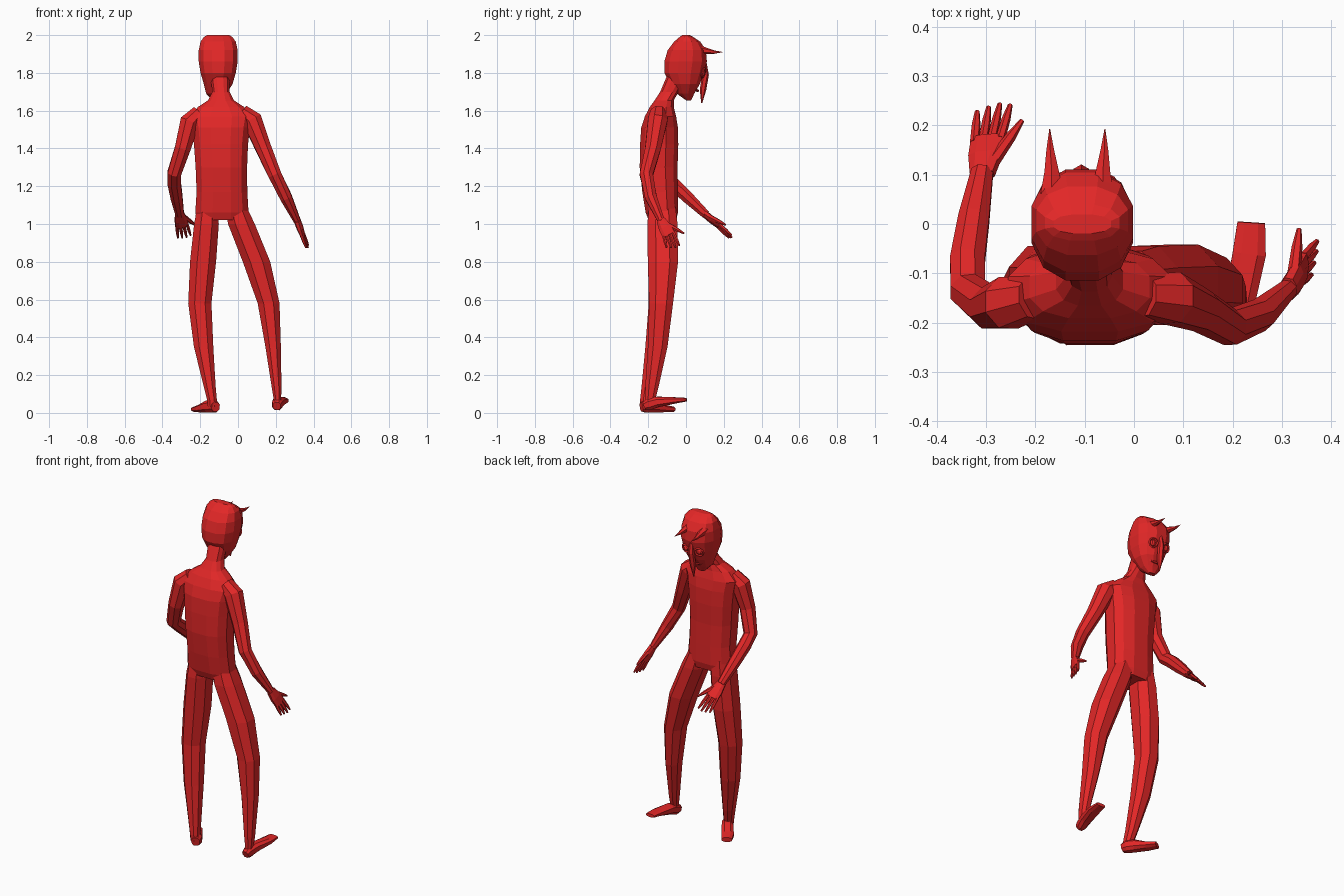
import bpy, bmesh, math
from mathutils import Vector as V

red = bpy.data.materials.new("devil_red")
red.diffuse_color = (0.76, 0.02, 0.02, 1)


def loft(name, stations, side=(1, 0, 0), n=8, axis=None, power=1.0):
    """Skin elliptical rings (x, y, z, half width, half depth) along a path."""
    bm = bmesh.new()
    pts = [V(s[:3]) for s in stations]
    rings = []
    for i, s in enumerate(stations):
        t = V(axis) if axis else pts[min(i + 1, len(pts) - 1)] - pts[max(i - 1, 0)]
        t.normalize()
        u = V(side) - V(side).dot(t) * t
        u.normalize()
        v = t.cross(u)
        ring = []
        for k in range(n):
            a = 2 * math.pi * (k + 0.5) / n
            c, d = math.cos(a), math.sin(a)
            c = math.copysign(abs(c) ** power, c)
            d = math.copysign(abs(d) ** power, d)
            ring.append(bm.verts.new(pts[i] + u * (c * s[3]) + v * (d * s[4])))
        rings.append(ring)
    for r, q in zip(rings, rings[1:]):
        for k in range(n):
            bm.faces.new((r[k], r[(k + 1) % n], q[(k + 1) % n], q[k]))
    bm.faces.new(rings[0][::-1])
    bm.faces.new(rings[-1])
    bmesh.ops.recalc_face_normals(bm, faces=bm.faces)
    me = bpy.data.meshes.new(name)
    bm.to_mesh(me)
    bm.free()
    ob = bpy.data.objects.new(name, me)
    bpy.context.collection.objects.link(ob)
    me.materials.append(red)
    return ob


def tube(name, pts, **kw):
    return loft(name, [(x, y, z, r, r) for x, y, z, r in pts], **kw)


UP = (0, 0, 1)

# Torso and neck
loft("torso", [
    (-.085, -.125, 1.02, .135, .075), (-.085, -.128, 1.06, .145, .088),
    (-.085, -.137, 1.17, .138, .097), (-.088, -.145, 1.30, .140, .103),
    (-.09, -.142, 1.42, .147, .104), (-.09, -.140, 1.51, .157, .100),
    (-.09, -.135, 1.57, .170, .085), (-.09, -.128, 1.62, .125, .065),
    (-.09, -.115, 1.655, .07, .052), (-.09, -.088, 1.70, .047, .050),
    (-.097, -.045, 1.79, .052, .055)], axis=UP, n=12, power=.8)

# Head, bowed forward: z, back y, front y, half width
head = [(1.655, 0, .028, .022), (1.69, -.05, .045, .055), (1.74, -.085, .075, .078),
        (1.80, -.118, .100, .096), (1.86, -.118, .114, .106), (1.92, -.100, .108, .106),
        (1.965, -.065, .078, .096), (1.99, -.035, .040, .078), (2.0, -.02, .02, .06)]
loft("head", [(-.115 if z < 1.7 else -.105, (a + b) / 2, z, w, (b - a) / 2)
              for z, a, b, w in head], axis=UP, n=12, power=.85)

# Horns
for s in (-1, 1):
    x = -.115 + s * .052
    tube("horn", [(x, .06, 1.925, .026), (x, .105, 1.917, .017),
                  (x + s * .003, .15, 1.91, .009), (x + s * .004, .193, 1.91, .001)], n=6)
    # Eye rims and eyeballs on the downturned face
    ex = -.107 + s * .045
    bpy.ops.mesh.primitive_torus_add(location=(ex, .092, 1.80), rotation=(math.radians(-105), 0, s * -.25),
                                     major_radius=.025, minor_radius=.006,
                                     major_segments=10, minor_segments=4)
    bpy.context.object.name = "eye_rim"
    bpy.context.object.data.materials.append(red)
    bpy.ops.mesh.primitive_uv_sphere_add(segments=8, ring_count=6, radius=.018, location=(ex, .086, 1.80))
    bpy.context.object.name = "eyeball"
    bpy.context.object.data.materials.append(red)

# Long hooked nose, mouth and chin
tube("nose", [(-.106, .098, 1.85, .012), (-.107, .103, 1.79, .018),
              (-.11, .09, 1.71, .017), (-.11, .083, 1.64, .003)], n=6)
loft("mouth", [(-.15, .045, 1.715, .004, .004), (-.11, .062, 1.705, .007, .008),
               (-.07, .045, 1.715, .004, .004)], side=(0, 0, 1), n=6)

# Legs
loft("left_leg", [
    (-.16, -.125, 1.09, .06, .075), (-.167, -.125, 1.0, .070, .086),
    (-.185, -.123, .80, .074, .084), (-.202, -.135, .58, .066, .067),
    (-.182, -.163, .35, .055, .056), (-.150, -.198, .14, .034, .040),
    (-.138, -.212, .07, .028, .033), (-.135, -.215, .03, .026, .028)], axis=UP, power=.9)
loft("right_leg", [
    (-.01, -.125, 1.09, .06, .075), (.018, -.125, 1.0, .076, .086),
    (.098, -.122, .80, .078, .086), (.162, -.132, .58, .062, .068),
    (.186, -.150, .35, .044, .056), (.204, -.180, .14, .028, .038),
    (.208, -.188, .08, .022, .030), (.209, -.190, .04, .022, .028)], axis=UP, power=.9)

# Feet
loft("left_foot", [
    (-.118, -.236, .032, .024, .026), (-.128, -.212, .036, .031, .036),
    (-.155, -.175, .034, .034, .034), (-.195, -.12, .023, .036, .021),
    (-.224, -.07, .019, .030, .014)], side=(.8, .6, 0), power=.8)
loft("right_foot", [
    (.205, -.222, .036, .022, .022), (.207, -.20, .044, .028, .033),
    (.216, -.15, .058, .033, .030), (.234, -.06, .066, .036, .018),
    (.238, .003, .070, .030, .010)], side=(1, 0, 0), power=.8)

# Arms
tube("left_arm", [
    (-.205, -.15, 1.585, .045), (-.255, -.16, 1.54, .056), (-.293, -.17, 1.40, .045),
    (-.337, -.135, 1.27, .039), (-.338, -.075, 1.22, .038), (-.325, .01, 1.14, .034),
    (-.308, .105, 1.05, .024)])
tube("right_arm", [
    (.02, -.145, 1.59, .045), (.075, -.15, 1.55, .056), (.135, -.175, 1.40, .045),
    (.195, -.21, 1.26, .038), (.255, -.185, 1.14, .034), (.314, -.13, 1.015, .020)])


# Hands: palm, four spread fingers and thumb
def hand(side, wrist, knuckle, tip, across, thumb):
    w, k, t, a = V(wrist), V(knuckle), V(tip), V(across).normalized()
    m = w.lerp(k, .5)
    loft(side + "_palm", [(*w, .026, .018), (*m, .036, .017), (*k, .037, .012)],
         side=across, power=.8)
    for i in range(4):
        f = i - 1.5
        drop = (t - k) * (1 - .08 * abs(f - .3))
        p = k + a * f * .018 - (t - k) * .1
        q = k + drop + a * f * .023
        tube(side + "_finger", [(*p, .010), (*p.lerp(q, .6), .009), (*q, .005)],
             side=across, n=6)
    th = V(thumb)
    b = w.lerp(k, .3) + a * .018
    tube(side + "_thumb", [(*b, .014), (*b.lerp(th, .6), .011), (*th, .005)],
         side=across, n=6)


hand("left", (-.308, .10, 1.053), (-.296, .175, .99), (-.283, .243, .925),
     (1, .15, .25), (-.227, .21, .995))
hand("right", (.313, -.132, 1.02), (.343, -.09, .94), (.369, -.066, .872),
     (.15, 1, .2), (.335, -.01, .95))
